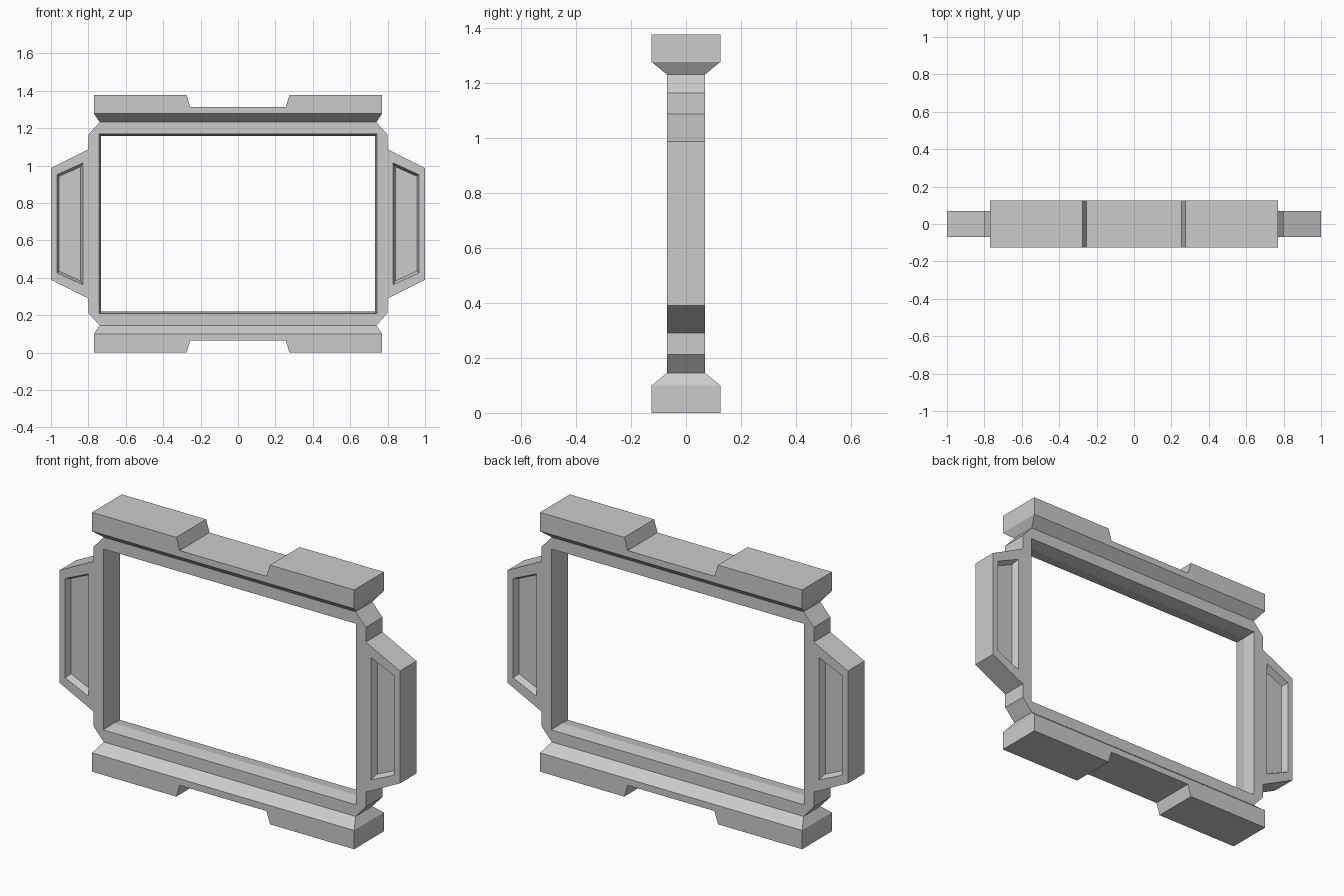
import bpy, bmesh

if "Cube" in bpy.data.objects:
    bpy.data.objects.remove(bpy.data.objects["Cube"])

H = 1.377          # total height
T = 0.07           # half thickness of the frame
R = 0.125          # half thickness of the rails


def loop(bm, pts, y):
    return [bm.verts.new((x, y, z)) for x, z in pts]


def bridge(bm, a, b, skip=()):
    n = len(a)
    for i in range(n):
        if i not in skip:
            j = (i + 1) % n
            bm.faces.new((a[i], a[j], b[j], b[i]))


def finish(bm, name):
    bmesh.ops.recalc_face_normals(bm, faces=bm.faces[:])
    me = bpy.data.meshes.new(name)
    bm.to_mesh(me)
    bm.free()
    ob = bpy.data.objects.new(name, me)
    bpy.context.collection.objects.link(ob)
    return ob


def rect(x, z):
    return [(-x, z), (x, z), (x, H - z), (-x, H - z)]


def frame():
    # outline with side handles, mirrored top/bottom and left/right
    low = [(0.74, 0.145), (0.80, 0.212), (0.80, 0.29), (1.0, 0.39)]
    right = low + [(x, H - z) for x, z in reversed(low)]
    outer = right + [(-x, z) for x, z in reversed(right)]
    # recess in each handle: rim and smaller floor
    rim = [(0.829, 0.363), (0.967, 0.425), (0.967, H - 0.425), (0.829, H - 0.363)]
    floor = [(0.843, 0.384), (0.956, 0.435), (0.956, H - 0.435), (0.843, H - 0.384)]

    bm = bmesh.new()
    mid = loop(bm, rect(0.732, 0.219), 0)      # ridge inside the opening
    outers = []
    for s in (-1, 1):
        out = loop(bm, outer, s * T)
        hole = loop(bm, rect(0.742, 0.208), s * T)
        bridge(bm, hole, mid)
        rims = []
        for m in (-1, 1):
            a = loop(bm, [(m * x, z) for x, z in rim], s * T)
            b = loop(bm, [(m * x, z) for x, z in floor], s * (T - 0.035))
            bridge(bm, a, b)
            bm.faces.new(b)
            rims.append(a)
        # flat face around the opening and recesses
        edges = []
        for lp in [out, hole] + rims:
            for i, v in enumerate(lp):
                w = lp[(i + 1) % len(lp)]
                edges.append(bm.edges.get((v, w)) or bm.edges.new((v, w)))
        bmesh.ops.triangle_fill(bm, edges=edges, use_beauty=True)
        outers.append(out)
    # outer walls, open where the rails join at top and bottom
    bridge(bm, outers[0], outers[1], skip=(7, 15))
    finish(bm, "frame_with_handles")


def rail(name, flip):
    half = [(0.255, 0.065), (0.275, 0.0), (0.77, 0.0), (0.77, 0.10)]
    prof = half + [(-x, z) for x, z in reversed(half)]
    if flip:
        prof = [(x, H - z) for x, z in prof]
    neck_z = H - 0.145 if flip else 0.145
    bm = bmesh.new()
    front, back = loop(bm, prof, -R), loop(bm, prof, R)
    bm.faces.new(front)
    bm.faces.new(back)
    bridge(bm, front, back, skip=(3,))
    # taper from the block to the frame
    block = [front[3], front[4], back[4], back[3]]
    neck = [bm.verts.new((x, y, neck_z)) for x, y in
            ((0.74, -T), (-0.74, -T), (-0.74, T), (0.74, T))]
    bridge(bm, block, neck)
    finish(bm, name)


frame()
rail("bottom_rail", False)
rail("top_rail", True)
